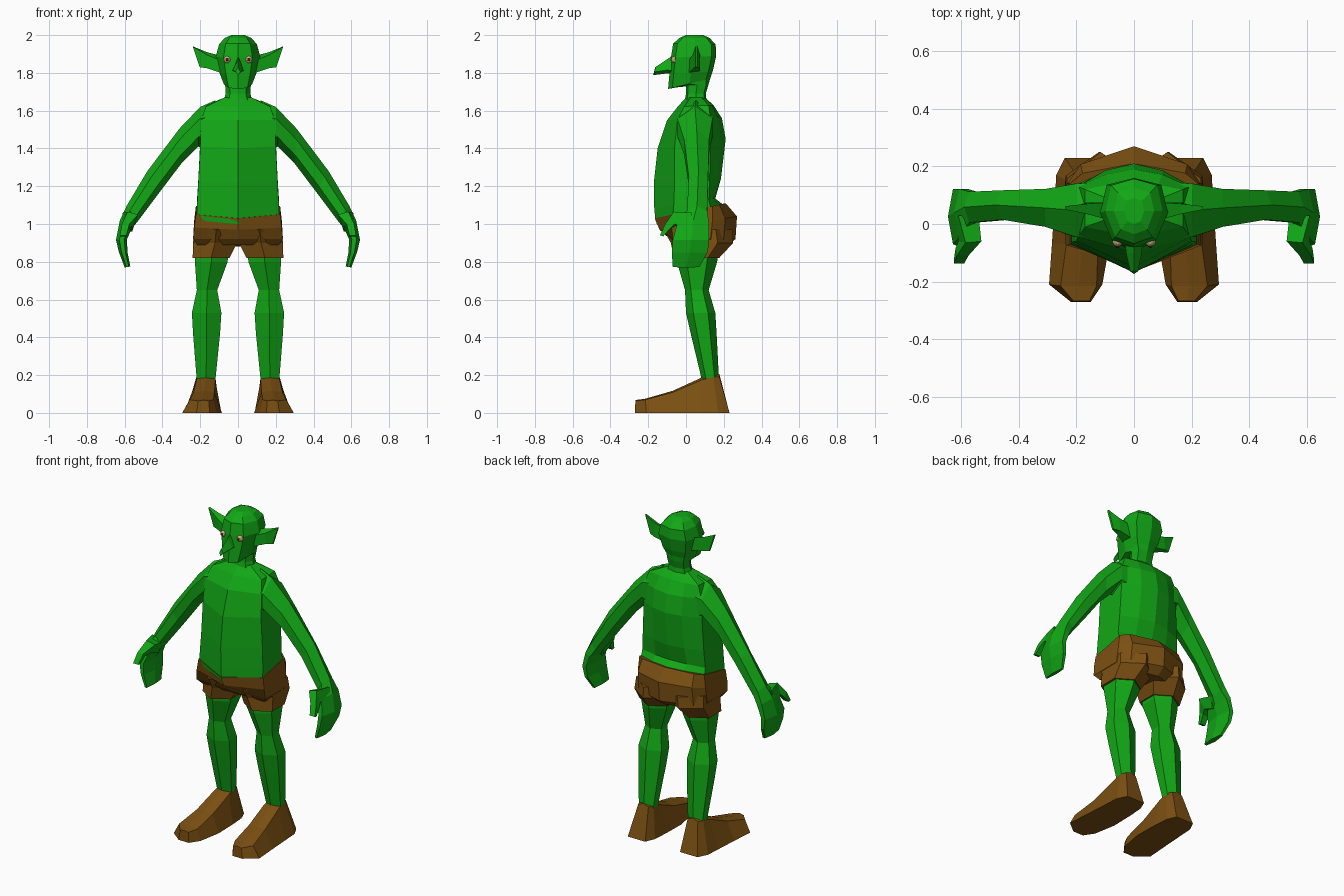
import bpy, bmesh, math
from mathutils import Vector


def material(name, rgb):
    m = bpy.data.materials.new(name)
    m.diffuse_color = (*rgb, 1)
    return m


GREEN = material("skin_green", (0.006, 0.39, 0.008))
BROWN = material("leather_brown", (0.20, 0.08, 0.006))
TAN = material("eye_tan", (0.62, 0.42, 0.22))
DARK = material("pupil_dark", (0.06, 0.015, 0.01))


def loft(name, rings, mat):
    """Skin a closed tube through rings of equal point count."""
    bm = bmesh.new()
    vs = [[bm.verts.new(p) for p in r] for r in rings]
    n = len(vs[0])
    for a, b in zip(vs, vs[1:]):
        for i in range(n):
            j = (i + 1) % n
            bm.faces.new((a[i], a[j], b[j], b[i]))
    bm.faces.new(vs[0][::-1])
    bm.faces.new(vs[-1])
    bmesh.ops.recalc_face_normals(bm, faces=bm.faces)
    me = bpy.data.meshes.new(name)
    bm.to_mesh(me)
    bm.free()
    me.materials.append(mat)
    ob = bpy.data.objects.new(name, me)
    bpy.context.collection.objects.link(ob)
    return ob


def mirrored(ring, s):
    return [(s * x, y, z) for x, y, z in ring]


def body_ring(zf, zb, w, f, fs, bs, b, bw=0.5):
    """Eight-sided body section, ridged front and back, tilted from zf to zb."""
    half = [(0, f), (w, fs), (w, bs), (bw * w, b - (b - bs) * bw * 0.6), (0, b)]
    outline = half + [(-x, y) for x, y in half[-2:0:-1]]
    return [(x, y, zf + (zb - zf) * (y - f) / (b - f)) for x, y in outline]


# Torso
loft("torso", [body_ring(*r) for r in (
    (1.00, 1.08, .215, -.155, -.07, .14, .20),
    (1.03, 1.10, .218, -.163, -.07, .13, .20),
    (1.08, 1.135, .217, -.168, -.065, .12, .155),
    (1.22, 1.24, .21, -.17, -.06, .125, .185),
    (1.40, 1.45, .20, -.15, -.06, .13, .21),
    (1.55, 1.56, .195, -.10, -.045, .13, .19),
    (1.62, 1.63, .17, -.045, -.01, .12, .145),
    (1.67, 1.67, .07, .0, .025, .08, .10))], GREEN)

# Shorts, seat and short legs
loft("shorts_seat", [body_ring(*r, bw=.8) for r in (
    (1.03, 1.11, .223, -.166, -.07, .14, .21),
    (0.97, 1.04, .232, -.14, -.075, .14, .27),
    (0.92, 0.92, .238, -.085, -.07, .13, .262),
    (0.89, 0.88, .215, -.05, -.045, .12, .21))], BROWN)


def limb_ring(z, x0, x1, y0, y1):
    """Six-sided leg section, with ridges at the front and back."""
    m, ya, yb = (x0 + x1) / 2, y0 + (y1 - y0) * .25, y0 + (y1 - y0) * .75
    return [(m, y0, z), (x1, ya, z), (x1, yb, z), (m, y1, z), (x0, yb, z), (x0, ya, z)]


def arm_ring(ux, uz, lx, lz, y0, y1):
    """Six-sided arm section between an upper and a lower point."""
    return [(ux + (lx - ux) * t, y0 + (y1 - y0) * k, uz + (lz - uz) * t)
            for t, k in ((0, .5), (.3, 1), (.75, 1), (1, .5), (.75, 0), (.3, 0))]


def foot_ring(yb, yt, zt, b0, b1, t0, t1):
    """Foot section with a wide sole and a narrower top."""
    return [(b0, yb, 0), (b1, yb, 0), (t1, yt, zt * .93),
            ((t0 + t1) / 2, yt, zt), (t0, yt, zt * .93)]


SHORT_LEG = ((.97, .0, .232, -.12, .25), (.90, .005, .238, -.08, .25),
             (.82, .045, .24, -.065, .175))
LEG = ((.86, .05, .225, -.05, .17), (.80, .055, .228, -.048, .165),
       (.65, .11, .218, -.005, .12), (.53, .088, .244, .0, .155),
       (.42, .095, .238, .025, .162), (.17, .12, .218, .085, .175))
ARM = ((.12, 1.655, .15, 1.38, -.04, .145), (.20, 1.62, .21, 1.41, -.045, .14),
       (.31, 1.505, .30, 1.32, -.01, .122), (.48, 1.28, .41, 1.175, .015, .117),
       (.59, 1.095, .53, 1.015, .005, .112), (.625, 1.02, .562, .975, -.045, .122),
       (.646, .915, .588, .92, -.07, .122), (.63, .85, .585, .85, -.075, .115),
       (.60, .77, .57, .775, -.07, .07))
FOOT = ((-.27, -.268, .068, .15, .22, .155, .21), (-.21, -.215, .075, .11, .295, .13, .255),
        (-.07, -.07, .117, .085, .285, .125, .235), (.07, .085, .188, .088, .276, .12, .22),
        (.17, .145, .205, .095, .27, .12, .22), (.23, .177, .205, .12, .24, .135, .205))

for side, s in (("left", 1), ("right", -1)):
    loft(side + "_shorts_leg", [mirrored(limb_ring(*r), s) for r in SHORT_LEG], BROWN)
    loft(side + "_leg", [mirrored(limb_ring(*r), s) for r in LEG], GREEN)
    loft(side + "_arm", [mirrored(arm_ring(*r), s) for r in ARM], GREEN)
    loft(side + "_shoe", [mirrored(foot_ring(*r), s) for r in FOOT], BROWN)
    # Thumb, reaching forward and down from the wrist
    loft(side + "_thumb", [mirrored(r, s) for r in (
        [(.54, .03, 1.03), (.61, .03, 1.06), (.62, .02, .97), (.56, .02, .96)],
        [(.53, -.06, 1.05), (.585, -.065, 1.065), (.61, -.06, 1.0), (.56, -.05, .99)],
        [(.575, -.11, 1.0), (.615, -.11, 1.0), (.62, -.085, .975), (.58, -.085, .975)],
        [(.59, -.138, .94), (.625, -.138, .94), (.625, -.12, .935), (.59, -.12, .935)])], GREEN)
    # Pointed ear
    loft(side + "_ear", [mirrored(r, s) for r in (
        [(.09, .015, 1.865), (.09, .075, 1.89), (.09, .075, 1.81), (.09, .015, 1.80)],
        [(.165, .035, 1.895), (.165, .07, 1.91), (.165, .075, 1.825), (.165, .04, 1.825)],
        [(.24, .05, 1.94), (.238, .062, 1.94), (.203, .062, 1.83), (.203, .05, 1.83)])], GREEN)
    # Eyeball and pupil
    for part, r, y, mat in (("eye", .019, -.06, TAN), ("pupil", .0085, -.0745, DARK)):
        bpy.ops.mesh.primitive_uv_sphere_add(segments=10, ring_count=6, radius=r,
                                             location=(s * .057, y, 1.87))
        bpy.context.object.name = side + "_" + part
        bpy.context.object.data.materials.append(mat)


def head_ring(zf, zb, w, f, b):
    """Eight-sided head section with a centre line on the face."""
    d = b - f
    half = [(0, f), (.65 * w, f + .1 * d), (w, f + .5 * d), (.8 * w, b - .1 * d), (0, b)]
    outline = half + [(-x, y) for x, y in half[-2:0:-1]]
    return [(x, y, zf + (zb - zf) * (y - f) / d) for x, y in outline]


# Neck and head
loft("head", [head_ring(*r) for r in (
    (1.64, 1.64, .08, -.01, .11), (1.69, 1.69, .065, .0, .105),
    (1.735, 1.735, .068, .0, .118), (1.715, 1.77, .076, -.095, .128),
    (1.79, 1.81, .098, -.088, .142), (1.88, 1.89, .118, -.08, .16),
    (1.955, 1.95, .10, -.068, .157), (1.985, 1.985, .07, -.035, .125),
    (2.0, 2.0, .035, .0, .09))], GREEN)

# Long drooping nose
loft("nose", [
    [(0, -.06, 1.90), (.03, -.06, 1.81), (0, -.06, 1.795), (-.03, -.06, 1.81)],
    [(0, -.10, 1.872), (.028, -.10, 1.815), (0, -.10, 1.797), (-.028, -.10, 1.815)],
    [(0, -.163, 1.83), (.013, -.165, 1.805), (0, -.174, 1.788), (-.013, -.165, 1.805)]], GREEN)
